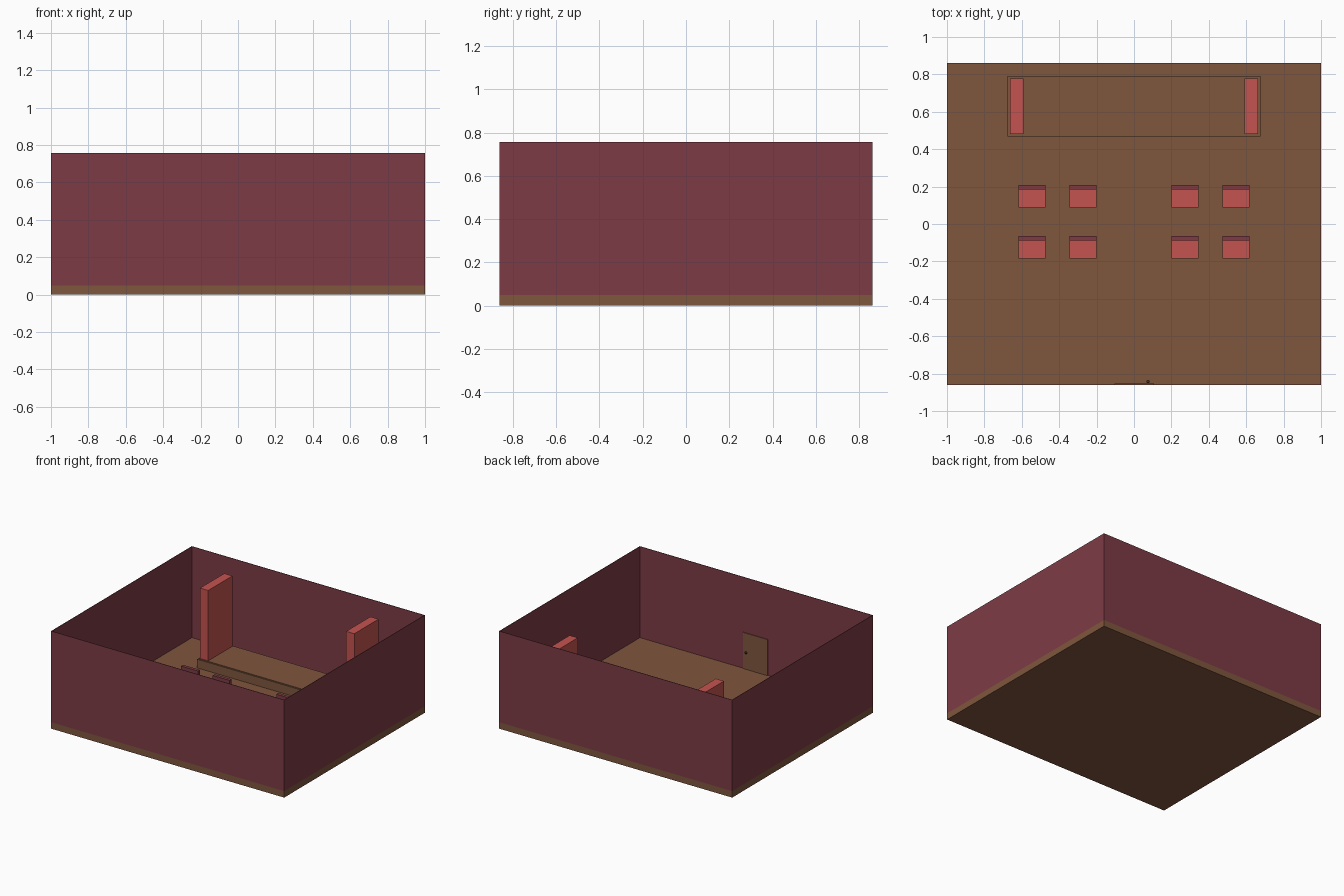
import bpy
import bmesh

if "Cube" in bpy.data.objects:
    bpy.data.objects.remove(bpy.data.objects["Cube"])


def material(name, color):
    m = bpy.data.materials.new(name)
    m.diffuse_color = (*color, 1)
    m.use_nodes = True
    m.node_tree.nodes["Principled BSDF"].inputs["Base Color"].default_value = m.diffuse_color
    return m


WOOD = material("wood", (0.212, 0.093, 0.047))
MAROON = material("maroon", (0.205, 0.044, 0.060))
RED = material("red", (0.552, 0.087, 0.078))
DARK = material("dark_wood", (0.08, 0.035, 0.02))


def finish(bm, name, mat):
    mesh = bpy.data.meshes.new(name)
    bm.to_mesh(mesh)
    bm.free()
    mesh.materials.append(mat)
    obj = bpy.data.objects.new(name, mesh)
    bpy.context.collection.objects.link(obj)
    return obj


def box(name, x, y, z, mat):
    """Box from (min, max) ranges on each axis."""
    bm = bmesh.new()
    bmesh.ops.create_cube(bm, size=1)
    for v in bm.verts:
        v.co = [r[0] if c < 0 else r[1] for c, r in zip(v.co, (x, y, z))]
    return finish(bm, name, mat)


W, D, FLOOR, TOP, T = 1.0, 0.862, 0.05, 0.757, 0.004

# Floor slab
box("floor", (-W, W), (-D, D), (0, FLOOR), WOOD)

# Thin walls on all four sides, open at the top
box("front_wall", (-W, W), (-D, -D + T), (FLOOR, TOP), MAROON)
box("back_wall", (-W, W), (D - T, D), (FLOOR, TOP), MAROON)
box("left_wall", (-W, -W + T), (-D + T, D - T), (FLOOR, TOP), MAROON)
box("right_wall", (W - T, W), (-D + T, D - T), (FLOOR, TOP), MAROON)

# Stage with a narrow stepped edge
box("stage", (-0.677, 0.677), (0.467, 0.791), (FLOOR, 0.117), WOOD)
box("stage_top", (-0.67, 0.67), (0.474, 0.784), (0.117, 0.122), WOOD)

# Curtains either side of the stage
for side, x in (("left", (-0.662, -0.592)), ("right", (0.592, 0.662))):
    box(side + "_curtain", x, (0.48, 0.777), (0.122, 0.668), RED)

# Two rows of four seats
for row, y in enumerate((-0.185, 0.088)):
    for col, x in enumerate((-0.545, -0.273, 0.273, 0.545)):
        xs = (x - 0.073, x + 0.073)
        tag = f"_{row + 1}_{col + 1}"
        box("seat" + tag, xs, (y, y + 0.096), (FLOOR, 0.115), RED)
        box("seat_back" + tag, xs, (y + 0.096, y + 0.121), (FLOOR, 0.188), MAROON)

# Door and knob inside the front wall
box("door", (-0.103, 0.108), (-D + T, -D + 0.009), (FLOOR, 0.33), WOOD)
bm = bmesh.new()
bmesh.ops.create_uvsphere(bm, u_segments=12, v_segments=8, radius=0.009)
knob = finish(bm, "door_knob", DARK)
knob.location = (0.075, -0.842, 0.185)
